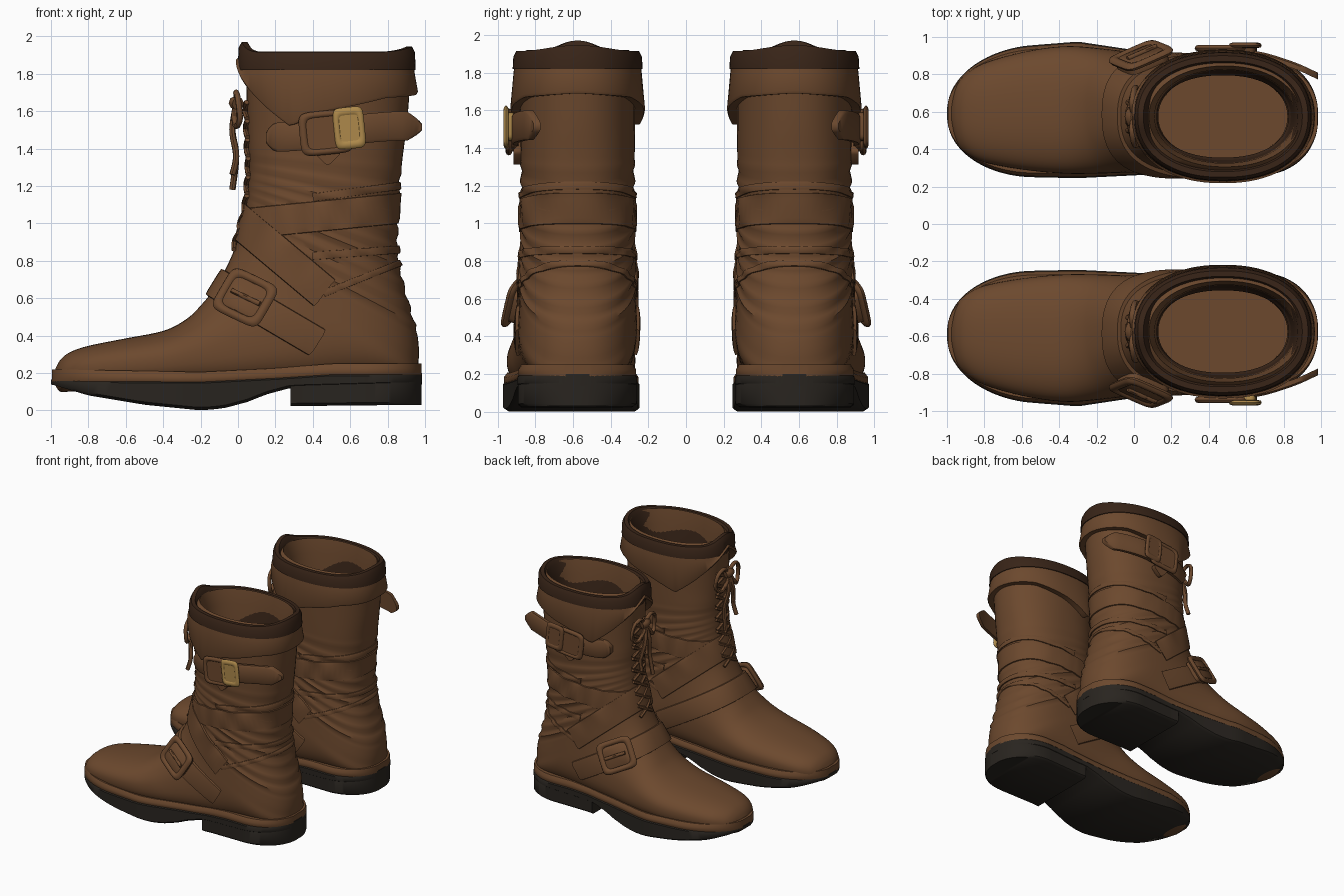
import bpy, bmesh, math
from mathutils import Vector as V
from mathutils.bvhtree import BVHTree

if "Cube" in bpy.data.objects:
    bpy.data.objects.remove(bpy.data.objects["Cube"])

def material(name, *rgb):
    m = bpy.data.materials.new(name)
    m.diffuse_color = (*rgb, 1)
    m.use_nodes = True
    m.node_tree.nodes["Principled BSDF"].inputs["Base Color"].default_value = m.diffuse_color
    return m

LEATHER = material("leather", .15, .066, .027)
DARK = material("dark_leather", .04, .018, .009)
RUBBER = material("rubber", .022, .018, .014)
BRASS = material("brass", .42, .25, .07)
CY = .575                      # boot centre line; outer side is larger y

def spow(v, p):
    return math.copysign(abs(v) ** p, v)

def interp(table, x):
    for (a, p), (b, q) in zip(table, table[1:]):
        if x <= b:
            return p + (q - p) * max(0, (x - a) / (b - a))
    return table[-1][1]

def smooth(rows, sub):
    """Catmull-Rom through rows of numbers."""
    out, n = [], len(rows)
    for i in range(n - 1):
        p = [rows[max(0, min(n - 1, i + k))] for k in (-1, 0, 1, 2)]
        for s in range(sub):
            t = s / sub
            out.append([.5 * (2*b + (c-a)*t + (2*a-5*b+4*c-d)*t*t + (3*b-a-3*c+d)*t**3)
                        for a, b, c, d in zip(*p)])
    return out + [list(rows[-1])]

def loft(rings, loop=False):
    n, m = len(rings[0]), len(rings)
    verts = [V(p) for r in rings for p in r]
    faces = [(i*n + j, i*n + (j+1) % n, (i+1) % m*n + (j+1) % n, (i+1) % m*n + j)
             for i in range(m if loop else m - 1) for j in range(n)]
    if not loop:
        faces += [tuple(range(n)), tuple(range((m-1)*n, m*n))]
    return verts, faces

def add(name, geo, mat, other=None):
    """Make the part on both boots, mirrored across y = 0."""
    for side, s, mt in (("near", -1, mat), ("far", 1, other or mat)):
        bm = bmesh.new()
        vs = [bm.verts.new((p.x, p.y * s, p.z)) for p in geo[0]]
        for f in geo[1]:
            bm.faces.new([vs[i] for i in f])
        bmesh.ops.recalc_face_normals(bm, faces=bm.faces)
        me = bpy.data.meshes.new(name)
        bm.to_mesh(me)
        bm.free()
        me.shade_smooth()
        me.set_sharp_from_angle(angle=math.radians(45))
        me.materials.append(mt)
        ob = bpy.data.objects.new(f"{name}_{side}", me)
        bpy.context.collection.objects.link(ob)

# Boot body: rings fanning from the toe round the heel and up the shaft
# (front x, front z, back x, back z, half width, centre y, roundness)
OUT = [(-.975, .225, -.975, .13, .07, .59, 2.2), (-.95, .27, -.95, .1, .15, .59, 2.3),
       (-.9, .31, -.9, .1, .21, .59, 2.4), (-.8, .345, -.8, .1, .265, .595, 2.4),
       (-.6, .385, -.58, .1, .315, .605, 2.4), (-.4, .425, -.35, .1, .34, .61, 2.4),
       (-.28, .485, -.1, .1, .335, .605, 2.4), (-.2, .56, .2, .12, .32, .595, 2.5),
       (-.12, .66, .6, .14, .315, .58, 2.5), (-.06, .77, .93, .16, .315, CY, 2.5),
       (-.02, .86, .965, .26, .31, CY, 2.4), (0, .93, .96, .4, .305, CY, 2.3),
       (.02, 1, .92, .55, .305, CY, 2.3), (.04, 1.08, .875, .72, .3, CY, 2.3),
       (.05, 1.15, .855, .85, .3, CY, 2.3), (.055, 1.22, .855, 1, .3, CY, 2.3),
       (.06, 1.3, .86, 1.15, .3, CY, 2.3), (.055, 1.4, .88, 1.35, .303, CY, 2.3),
       (.05, 1.55, .905, 1.55, .305, CY, 2.2), (.04, 1.88, .93, 1.88, .305, CY, 2.2)]
INN = [(.08, 1.92, .89, 1.92, .27, CY, 2.1), (.11, 1.8, .86, 1.8, .25, CY, 2.1),
       (.13, 1.3, .82, 1.3, .235, CY, 2.1), (.13, .4, .82, .4, .23, CY, 2.1)]

def body_ring(fx, fz, bx, bz, w, yc, e, n=56):
    ring = []
    for k in range(n):
        a = 2 * math.pi * k / n
        c, s = spow(math.cos(a), 2/e), spow(math.sin(a), 2/e)
        ring.append(((fx+bx)/2 + (bx-fx)/2*c, yc + w*s, (fz+bz)/2 + (bz-fz)/2*c))
    return ring

rows = smooth(OUT, 5)
for i, r in enumerate(rows):          # slouch wrinkles round the ankle and shaft
    if .4 < r[3] < 1.3:
        r[4] += .007 * math.sin(i * 1.9)
        r[2] += .007 * math.sin(i * 1.9)
body = loft([body_ring(*r) for r in rows + INN])
add("boot_body", body, LEATHER)
tree = BVHTree.FromPolygons(*body)

# Sole, welt and heel: sections along x of one shared outline
WIDTH = [(-1, .33), (-.6, .35), (-.3, .365), (.1, .325), (.35, .31), (1, .325)]
MID = [(-1, .59), (-.3, .61), (.3, .58), (1, CY)]
BOTTOM = [(-1, .14), (-.8, .08), (-.5, .03), (-.2, 0), (-.08, .01), (.05, .045), (.15, .085), (.28, .12), (1, .14)]
SOLE_TOP = [(-1, .165), (-.2, .16), (.2, .18), (.5, .2), (1, .2)]
WELT_TOP = [(-1, .22), (-.2, .205), (.2, .225), (.5, .25), (1, .25)]

def half_width(x):
    toe, heel = max(0, (-.55 - x) / .45), max(0, (x - .66) / .325)
    return interp(WIDTH, x) * max(.0003, 1 - max(toe, heel) ** 2) ** .45

def slab(x0, x1, bottom, top, inset, r=.015, n=56):
    rings = []
    for i in range(n + 1):
        x = (x0+x1)/2 - (x1-x0)/2 * math.cos(math.pi * i / n)
        w, y, b, t = half_width(x) * (1 - inset), interp(MID, x), interp(bottom, x), interp(top, x)
        half = [(w*.94, b), (w, b + r), (w, t - r), (w*.95, t)]
        rings.append([(x, y + h, z) for h, z in half] + [(x, y - h, z) for h, z in half[::-1]])
    return loft(rings)

add("sole", slab(-1, .985, BOTTOM, SOLE_TOP, 0), RUBBER)
add("welt", slab(-.995, .98, [(x, z - .03) for x, z in SOLE_TOP], WELT_TOP, .015, .025), LEATHER)
add("heel_block", slab(.28, .982, [(0, .02), (1, .03)], [(0, .17), (1, .19)], .01), RUBBER)

# Folded cuff: flap in leather, rim in dark leather
FLAP = [(0, 1.69), (.9, 1.67), (1.5, 1.61), (1.95, 1.52), (2.5, 1.69), (math.pi, 1.86)]

def cuff(profile, n=96):
    rings = []
    for k in range(n):
        a = 2 * math.pi * k / n
        c, s = math.cos(a), math.sin(a)
        fold = min(a, 2 * math.pi - a)
        rim = 1.915 + .03 * max(0, c) ** 6 + .055 * max(0, -c) ** 16
        ring = []
        for off, z in profile(interp(FLAP, fold), rim):
            ring.append((.475 + (.435 + off) * spow(c, .9), CY + (.305 + off) * spow(s, .9), z))
        rings.append(ring)
    return loft(rings, True)

add("cuff_flap", cuff(lambda lo, rim: [(-.01, lo), (.045, lo), (.052, lo + .015), (.035, max(lo + .03, 1.8)),
                                       (.022, rim - .02), (-.01, rim - .02)]), LEATHER)
add("cuff_rim", cuff(lambda lo, rim: [(.015, 1.82), (.04, max(1.82, lo + .01)), (.036, rim - .03), (.02, rim),
                                      (-.01, rim), (-.035, rim - .04), (-.055, 1.78), (-.075, 1.6), (-.085, 1.6)]), DARK)

# Straps wrapped on the body, cut by a plane through the front and back points
def wrap(front, back, a0, a1, hw, t, n=60):
    f, b = V((front[0], CY, front[1])), V((back[0], CY, back[1]))
    d, yv = (b - f).normalized(), V((0, 1, 0))
    across, mid = d.cross(yv), (f + b) / 2
    rings = []
    for i in range(n + 1):
        a = a0 + (a1 - a0) * i / n
        out = d * math.cos(a) + yv * math.sin(a)
        ring = []
        for o, h in ((-1, -.015), (-.93, t * .8), (-.6, t), (.6, t), (.93, t * .8), (1, -.015)):
            hit = tree.ray_cast(mid + across * o * hw + out * 1.5, -out)[0]
            ring.append((hit or mid + out * .3) + out * h)
        rings.append(ring)
    full = a1 - a0 > 6.28
    return loft(rings[:-1] if full else rings, full)

TAU = 2 * math.pi
add("ankle_strap", wrap((-.15, .70), (.36, .40), .72, TAU - .72, .085, .025), LEATHER)
add("cross_strap", wrap((.02, 1.0), (.52, .58), .9, TAU - .9, .095, .018), LEATHER)
add("shaft_strap", wrap((.05, 1.0), (.86, 1.08), 0, TAU, .085, .012), LEATHER)
for name, f, b, w in (("upper_fold", (.05, 1.09), (.86, 1.2), .022), ("middle_fold", (.05, .8), (.86, .86), .022),
                      ("heel_fold", (.15, .5), (.87, .79), .018)):
    add(name, wrap(f, b, -1.75, 1.75, w, .01), LEATHER)

# Upper side strap with a loose tail behind
path = smooth([(.15, .81, 1.46), (.3, .875, 1.465), (.5, .905, 1.485), (.66, .905, 1.505), (.85, .85, 1.52), (.985, .79, 1.515)], 6)
rings = []
for i, (x, y, z) in enumerate(path):
    u = i / (len(path) - 1)
    h = .078 * min(1, .35 + 8 * u, .2 + 6 * (1 - u))
    rings.append([(x, y - .018, z - h), (x, y + .008, z - h), (x, y + .018, z - h * .8),
                  (x, y + .018, z + h * .8), (x, y + .008, z + h), (x, y - .018, z + h)])
add("upper_strap", loft(rings), LEATHER)

# Tubes for laces and buckle pins
def tube(points, r, sides=8, sub=6):
    pts = [V(p) for p in smooth(points, sub)]
    rings = []
    for i, p in enumerate(pts):
        t = (pts[min(i + 1, len(pts) - 1)] - pts[max(i - 1, 0)]).normalized()
        u = t.cross(V((1, .13, .07))).normalized()
        w = t.cross(u)
        rings.append([p + (u * math.cos(TAU*k/sides) + w * math.sin(TAU*k/sides)) * r for k in range(sides)])
    return loft(rings)

def frame(c, u, v, w, h, r, n=40):
    nrm, rings = u.cross(v).normalized(), []
    for i in range(n):
        a = TAU * i / n
        rad = u * w * spow(math.cos(a), .35) + v * h * spow(math.sin(a), .35)
        rings.append([c + rad * (1 + r / w * math.cos(TAU*k/8)) + nrm * r * .8 * math.sin(TAU*k/8) for k in range(8)])
    return loft(rings, True)

def pad(c, u, v, w, h, t):
    nrm = u.cross(v).normalized()
    def ring(s, o):
        return [c + u*w*s*spow(math.cos(TAU*k/24), .4) + v*h*s*spow(math.sin(TAU*k/24), .4) + nrm*o for k in range(24)]
    return loft([ring(1, -t), ring(1, t * .5), ring(.85, t)])

# Buckles on the outer side
def pin(c, u):
    return tube([c - u * .08, c, c + u * .1], .014)

hit, nrm = tree.ray_cast(V((.05, 2, .585)), V((0, -1, 0)))[:2]
u = V((.86, 0, -.5))
u = (u - nrm * u.dot(nrm)).normalized()
v = nrm.cross(u)
c = hit + nrm * .035
add("ankle_buckle_pad", pad(c, u, v, .125, .1, .03), LEATHER)
add("ankle_buckle", frame(c + nrm * .02, u, v, .125, .11, .026), LEATHER)
add("ankle_buckle_pin", pin(c + nrm * .035, u), LEATHER)

u, v = V((.99, 0, .1)), V((-.1, 0, .99))
c = V((.47, .925, 1.485))
add("upper_buckle_pad", pad(c, u, v, .11, .1, .025), LEATHER)
add("upper_buckle_flap", pad(V((.48, .89, 1.38)), V((.7, 0, .7)), V((-.7, 0, .7)), .055, .055, .025), LEATHER)
add("upper_buckle", frame(c + V((0, .015, 0)), u, v, .12, .1, .022), LEATHER)
add("buckle_plate", pad(V((.59, .935, 1.51)), u, v, .065, .075, .03), BRASS, LEATHER)
add("buckle_plate_frame", frame(V((.595, .955, 1.51)), u, v, .065, .088, .018), BRASS, LEATHER)

# Front lacing
def on_front(y, z, off=.012):
    hit = tree.ray_cast(V((-2, y, z)), V((1, 0, 0)))[0]
    return (hit.x - off, y, z)

for i in range(8):
    z = .86 + i * .1
    for s in (-1, 1):
        add(f"lace_{i}_{'in' if s < 0 else 'out'}",
            tube([on_front(CY + s * k * .04, z + (k + 2) * .022) for k in (-2, -1, 0, 1, 2)], .014, 6, 3), LEATHER)

# Bow: knot, two loops and two hanging ends
add("bow_knot", tube([(0, CY - .035, 1.64), (-.015, CY, 1.645), (0, CY + .035, 1.64)], .035), LEATHER)
for s in (-1, 1):
    side = "in" if s < 0 else "out"
    add("bow_loop_" + side, tube([(0, CY, 1.64), (-.01, CY + s*.07, 1.7), (.0, CY + s*.14, 1.66), (.01, CY + s*.15, 1.56),
                                  (-.01, CY + s*.1, 1.52), (-.02, CY + s*.04, 1.58), (-.01, CY, 1.63)], .016), LEATHER)
    add("bow_end_" + side, tube([(-.01, CY, 1.63), (-.03, CY + s*.03, 1.5), (-.01, CY + s*.06, 1.36),
                                 (-.03, CY + s*.075, 1.22 + .04*s)], .017), LEATHER)
